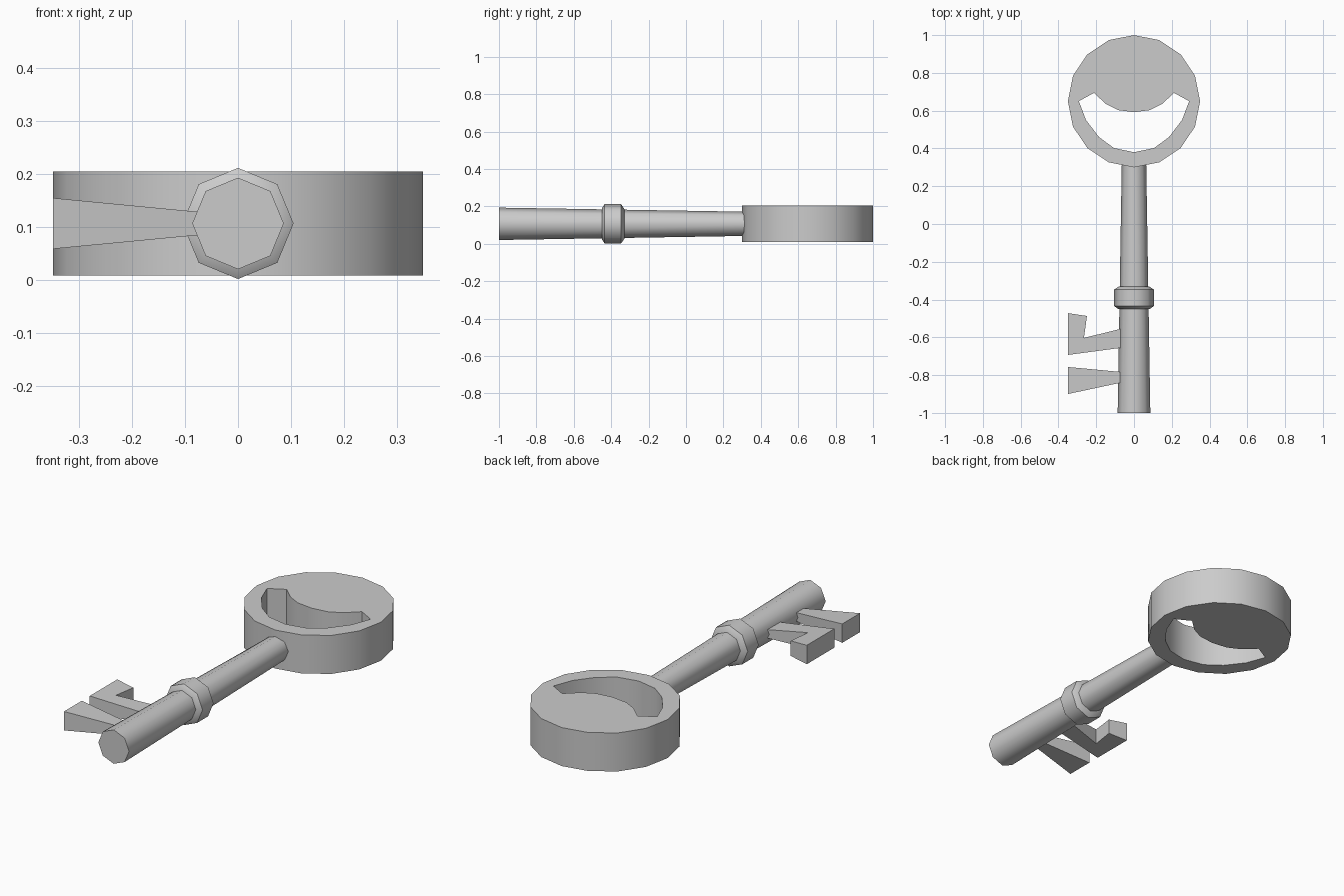
import bpy, bmesh, math

cube = bpy.data.objects.get("Cube")
if cube:
    bpy.data.objects.remove(cube, do_unlink=True)

metal = bpy.data.materials.new("grey metal")
metal.use_nodes = True
GREY = (0.6, 0.6, 0.6, 1)
metal.diffuse_color = GREY
metal.node_tree.nodes["Principled BSDF"].inputs["Base Color"].default_value = GREY

AXIS_Z = 0.107


def finish(bm, name):
    """Turn a bmesh into a named object with the metal material."""
    bmesh.ops.recalc_face_normals(bm, faces=bm.faces)
    mesh = bpy.data.meshes.new(name)
    bm.to_mesh(mesh)
    bm.free()
    mesh.materials.append(metal)
    obj = bpy.data.objects.new(name, mesh)
    bpy.context.collection.objects.link(obj)
    return obj


def smooth(obj, angle=50):
    bpy.ops.object.select_all(action="DESELECT")
    obj.select_set(True)
    bpy.context.view_layer.objects.active = obj
    bpy.ops.object.shade_smooth_by_angle(angle=math.radians(angle))


def prism(name, outline, height):
    """Extrude a plan outline; height(x) gives the half thickness."""
    bm = bmesh.new()
    low = [bm.verts.new((x, y, AXIS_Z - height(x))) for x, y in outline]
    high = [bm.verts.new((x, y, AXIS_Z + height(x))) for x, y in outline]
    bm.faces.new(low)
    bm.faces.new(high)
    n = len(outline)
    for i in range(n):
        j = (i + 1) % n
        bm.faces.new((low[i], low[j], high[j], high[i]))
    return finish(bm, name)


def lathe(name, profile, sides=8):
    """Spin (y, radius) pairs round the key's long axis."""
    bm = bmesh.new()
    rings = []
    for y, r in profile:
        angles = [math.tau * i / sides for i in range(sides)]
        rings.append([bm.verts.new((r * math.cos(a), y, AXIS_Z + r * math.sin(a)))
                      for a in angles])
    for a, b in zip(rings, rings[1:]):
        for i in range(sides):
            j = (i + 1) % sides
            bm.faces.new((a[i], a[j], b[j], b[i]))
    bm.faces.new(rings[0])
    bm.faces.new(rings[-1])
    obj = finish(bm, name)
    smooth(obj)
    return obj


# Shaft, tapering towards the bow, and its collar
lathe("shaft", [(-1, 0.0865), (0.33, 0.0645)])
lathe("collar", [(-0.45, 0.083), (-0.435, 0.105), (-0.347, 0.105), (-0.33, 0.08)])

# Round bow with a crescent hole
disc = [(0.35 * math.cos(math.tau * i / 16), 0.65 + 0.35 * math.sin(math.tau * i / 16))
        for i in range(16)]
bow = prism("bow", disc, lambda x: 0.098)

right_half = [(0.106, 0.402), (0.185, 0.46), (0.254, 0.55), (0.292, 0.65),
              (0.212, 0.694), (0.148, 0.635), (0.085, 0.603)]
left_half = [(-x, y) for x, y in reversed(right_half)]
crescent = [(0, 0.38)] + right_half + [(0, 0.592)] + left_half
cutter = prism("hole_cutter", crescent, lambda x: 0.2)
cutter.hide_render = True
cut = bow.modifiers.new("hole", "BOOLEAN")
cut.operation = "DIFFERENCE"
cut.solver = "EXACT"
cut.object = cutter
bpy.context.view_layer.objects.active = bow
bpy.ops.object.modifier_apply(modifier=cut.name)
bpy.data.objects.remove(cutter, do_unlink=True)
smooth(bow)


# Wedge-shaped teeth, thicker at the tips
def flare(x):
    return 0.0225 + (abs(x) - 0.08) * 0.095


prism("front_tooth", [(-0.35, -0.757), (-0.05, -0.785), (-0.05, -0.836), (-0.35, -0.9)], flare)
prism("hooked_tooth", [(-0.35, -0.693), (-0.05, -0.653), (-0.05, -0.55),
                       (-0.265, -0.603), (-0.249, -0.487), (-0.35, -0.472)], flare)
